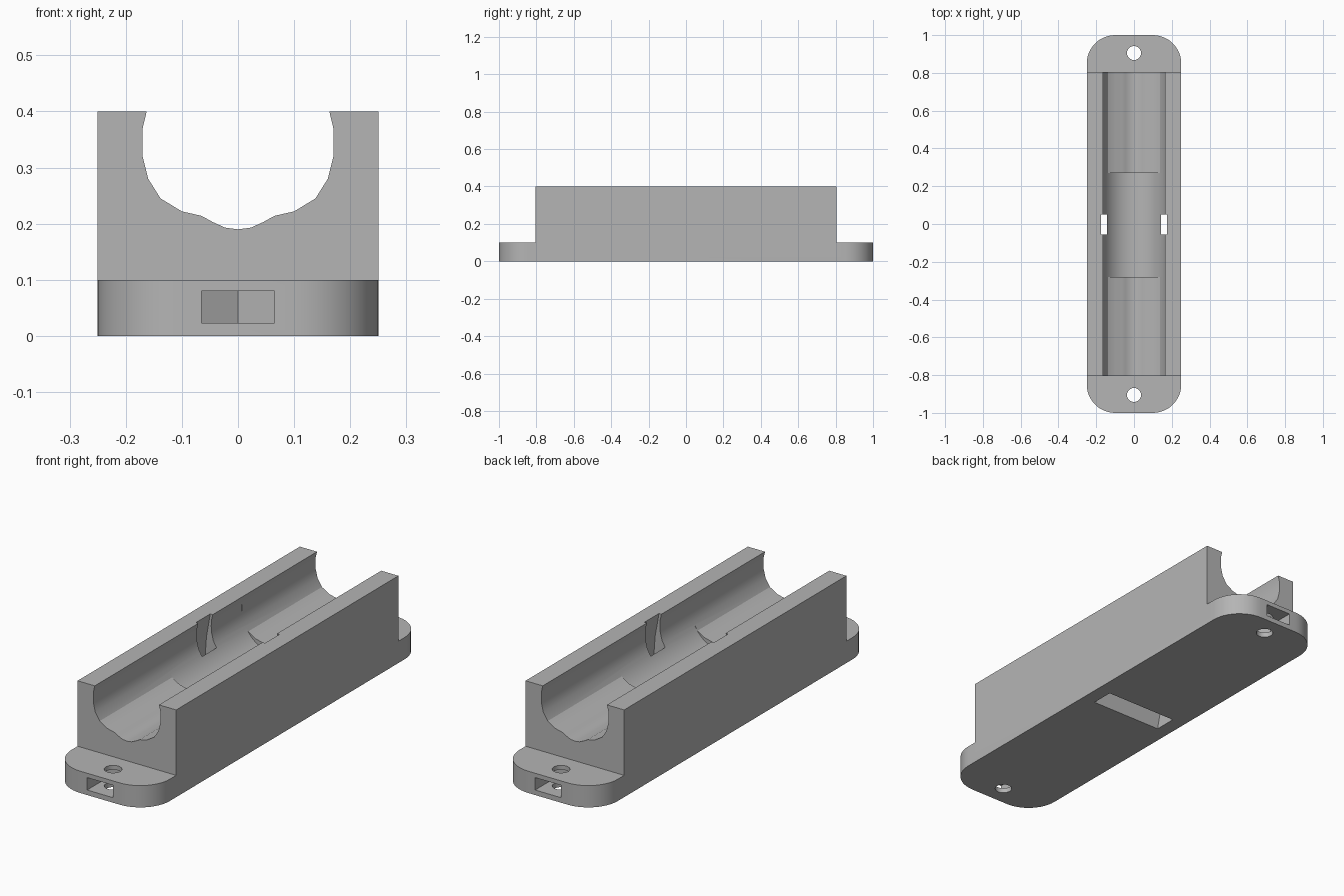
import bpy, bmesh, math
from mathutils import Vector

cube = bpy.data.objects.get("Cube")
if cube:
    bpy.data.objects.remove(cube, do_unlink=True)

grey = bpy.data.materials.new("plain grey")
grey.use_nodes = True
grey.diffuse_color = (0.46, 0.46, 0.46, 1)
grey.node_tree.nodes["Principled BSDF"].inputs["Base Color"].default_value = (0.46, 0.46, 0.46, 1)


def prism(name, points, axis, start, end):
    """Extrude a 2D outline: axis 'z' takes (x, y), axis 'y' takes (x, z)."""
    bm = bmesh.new()
    place = (lambda p: (p[0], p[1], start)) if axis == "z" else (lambda p: (p[0], start, p[1]))
    face = bm.faces.new([bm.verts.new(place(p)) for p in points])
    ext = bmesh.ops.extrude_face_region(bm, geom=[face])
    shift = Vector((0, 0, end - start)) if axis == "z" else Vector((0, end - start, 0))
    bmesh.ops.translate(bm, vec=shift, verts=[g for g in ext["geom"] if isinstance(g, bmesh.types.BMVert)])
    bmesh.ops.recalc_face_normals(bm, faces=bm.faces)
    mesh = bpy.data.meshes.new(name)
    bm.to_mesh(mesh)
    bm.free()
    mesh.materials.append(grey)
    obj = bpy.data.objects.new(name, mesh)
    bpy.context.collection.objects.link(obj)
    return obj


def arc(cx, cy, r, a0, a1, n):
    angles = [math.radians(a0 + (a1 - a0) * i / n) for i in range(n + 1)]
    return [(cx + r * math.cos(a), cy + r * math.sin(a)) for a in angles]


def circle(cx, cy, r, n):
    return arc(cx, cy, r, 0, 360, n)[:-1]


def mirrored(half):
    """Complete a half outline that ends on the centre line."""
    return half + [(-x, z) for x, z in reversed(half[:-1])]


def combine(target, tool, operation):
    mod = target.modifiers.new(operation, "BOOLEAN")
    mod.operation, mod.solver, mod.object = operation, "EXACT", tool
    bpy.context.view_layer.objects.active = target
    bpy.ops.object.modifier_apply(modifier=mod.name)
    bpy.data.objects.remove(tool, do_unlink=True)


# Rounded base plate joined to the tall block
R = 0.15
outline = []
for i, (sx, sy) in enumerate([(1, 1), (-1, 1), (-1, -1), (1, -1)]):
    outline += arc(sx * (0.25 - R), sy * (1 - R), R, 90 * i, 90 * i + 90, 12)
cradle = prism("mounting_cradle", outline, "z", 0, 0.1)
block = prism("block", [(-0.25, -0.805), (0.25, -0.805), (0.25, 0.805), (-0.25, 0.805)], "z", 0.05, 0.4)
combine(cradle, block, "UNION")

# Long trough with a shallow central channel
trough = mirrored([(0.158, 0.42), (0.17, 0.37), (0.17, 0.32), (0.16, 0.28), (0.138, 0.245),
                   (0.1, 0.222), (0.065, 0.214), (0.045, 0.203), (0.023, 0.193), (0, 0.19)])
combine(cradle, prism("trough", trough, "y", -0.9, 0.9), "DIFFERENCE")

# Deeper round seat in the middle
combine(cradle, prism("seat", circle(0, 0.345, 0.171, 48), "y", -0.28, 0.27), "DIFFERENCE")

# Strap passage through both walls and under the seat
outer = [(0.18, -0.02), (0.197, 0.08), (0.203, 0.18), (0.195, 0.29), (0.172, 0.42)]
inner = [(0.15, 0.42), (0.145, 0.265), (0.14, 0.22), (0.115, 0.17), (0.065, 0.135), (0, 0.125)]
combine(cradle, prism("strap_passage", mirrored(outer + inner), "y", -0.055, 0.05), "DIFFERENCE")

# Screw hole and side-loaded hexagonal nut pocket at each end
for s in (-1, 1):
    combine(cradle, prism("screw_hole", circle(0, s * 0.905, 0.037, 24), "z", -0.1, 0.2), "DIFFERENCE")
    w = 0.065
    pocket = [(-w, s * 1.1), (w, s * 1.1), (w, s * 0.867), (0, s * 0.83), (-w, s * 0.867)]
    combine(cradle, prism("nut_pocket", pocket, "z", 0.023, 0.08), "DIFFERENCE")

# Smooth the curved walls, keep edges crisp
bpy.ops.object.select_all(action="DESELECT")
cradle.select_set(True)
bpy.context.view_layer.objects.active = cradle
bpy.ops.object.shade_smooth_by_angle(angle=math.radians(25))
